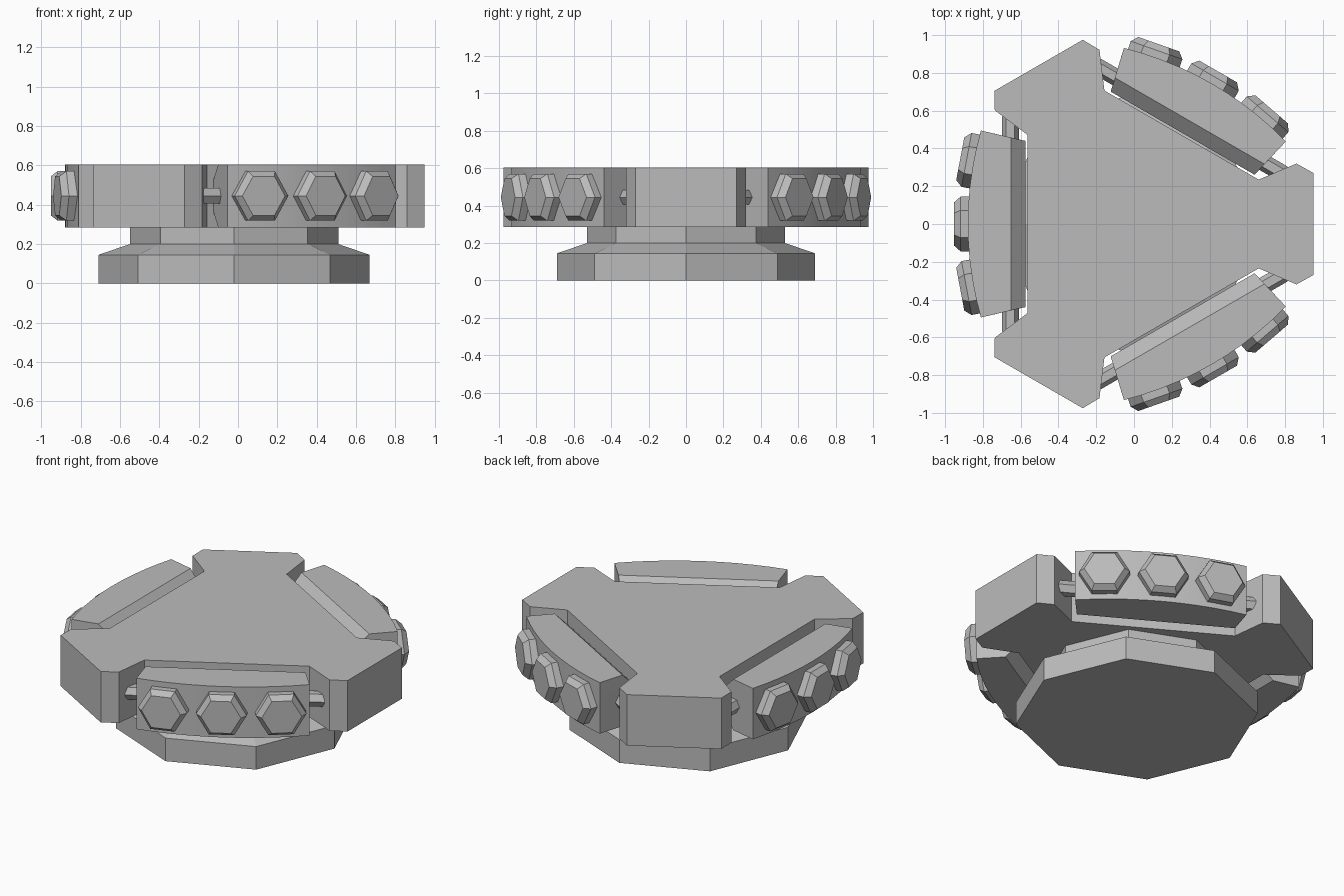
import bpy, bmesh
from math import pi, cos, sin, asin, radians, sqrt
from mathutils import Matrix, Vector

if "Cube" in bpy.data.objects:
    bpy.data.objects.remove(bpy.data.objects["Cube"])

GREY = (0.5, 0.5, 0.5, 1)
mat = bpy.data.materials.new("plain grey")
mat.use_nodes = True
mat.diffuse_color = GREY
mat.node_tree.nodes["Principled BSDF"].inputs["Base Color"].default_value = GREY

CENTRE = Matrix.Translation((-0.02, 0, 0))
MID_Z = 0.445
BOTTOM, TOP = 0.285, 0.605


def make(name, rings, matrix=Matrix(), smooth=False):
    """Skin a stack of equal-length rings and cap both ends."""
    bm = bmesh.new()
    loops = [[bm.verts.new(p) for p in ring] for ring in rings]
    for a, b in zip(loops, loops[1:]):
        for i in range(len(a)):
            j = (i + 1) % len(a)
            bm.faces.new((a[i], a[j], b[j], b[i]))
    bm.faces.new(loops[0])
    bm.faces.new(loops[-1])
    bmesh.ops.recalc_face_normals(bm, faces=bm.faces)
    mesh = bpy.data.meshes.new(name)
    bm.to_mesh(mesh)
    bm.free()
    mesh.materials.append(mat)
    obj = bpy.data.objects.new(name, mesh)
    obj.matrix_world = CENTRE @ matrix
    bpy.context.collection.objects.link(obj)
    if smooth:
        bpy.context.view_layer.objects.active = obj
        bpy.ops.object.select_all(action='DESELECT')
        obj.select_set(True)
        bpy.ops.object.shade_smooth_by_angle(angle=radians(15))
    return obj


def ring(sides, radius, z):
    return [(radius * cos(2 * pi * i / sides), radius * sin(2 * pi * i / sides), z)
            for i in range(sides)]


# Octagonal pedestal with sloped shoulder and neck
make("pedestal", [ring(8, r, z) for r, z in
                  ((0.69, 0), (0.69, 0.145), (0.53, 0.2), (0.53, BOTTOM))])

# Three-armed body plate with chamfered arm ends
arm = [(0.68, -0.235), (0.88, -0.32), (0.97, -0.27),
       (0.97, 0.27), (0.88, 0.32), (0.68, 0.235)]
outline = []
for k in range(3):
    turn = Matrix.Rotation(2 * pi * k / 3, 2)
    outline += [turn @ Vector(p) for p in arm]
make("body_plate", [[(p.x, p.y, z) for p in outline] for z in (BOTTOM, TOP)])

# Curved panels, pins and gem studs in each notch
ARC, FACE = 1.8, 0.86


def panel_ring(z, inner):
    half = 0.44 + 0.23 * (inner - 0.555)
    pts = [(inner, half, z), (inner, -half, z)]
    steps = 10
    for i in range(steps + 1):
        y = -0.495 + 0.99 * i / steps
        pts.append((FACE - ARC + sqrt(ARC ** 2 - y ** 2), y, z))
    return pts


for side, degrees in (("right", 180), ("back_left", 60), ("front_left", -60)):
    turn = Matrix.Rotation(radians(degrees), 4, 'Z')
    make(side + "_panel",
         [panel_ring(z, inner) for z, inner in
          ((BOTTOM, 0.63), (0.36, 0.555), (0.53, 0.555), (TOP, 0.63))],
         turn, smooth=True)

    # Hexagonal pin joining the panel to both arms
    pin = Matrix.Translation((0.635, 0, MID_Z)) @ Matrix.Rotation(pi / 2, 4, 'X')
    make(side + "_pin", [ring(6, 0.045, z) for z in (-0.57, 0.57)], turn @ pin)

    # Bevelled hexagonal studs following the curved face
    tilt = asin(0.345 / (ARC + 0.07))
    for n, label in ((-1, "first"), (0, "middle"), (1, "last")):
        place = (Matrix.Translation((FACE - ARC, 0, MID_Z))
                 @ Matrix.Rotation(n * tilt, 4, 'Z')
                 @ Matrix.Translation((ARC, 0, 0))
                 @ Matrix.Rotation(pi / 2, 4, 'Y')
                 @ Matrix.Rotation(pi / 2, 4, 'Z'))
        make(f"{side}_{label}_stud",
             [ring(6, r, z) for r, z in
              ((0.145, -0.03), (0.145, 0.038), (0.115, 0.072))],
             turn @ place)
